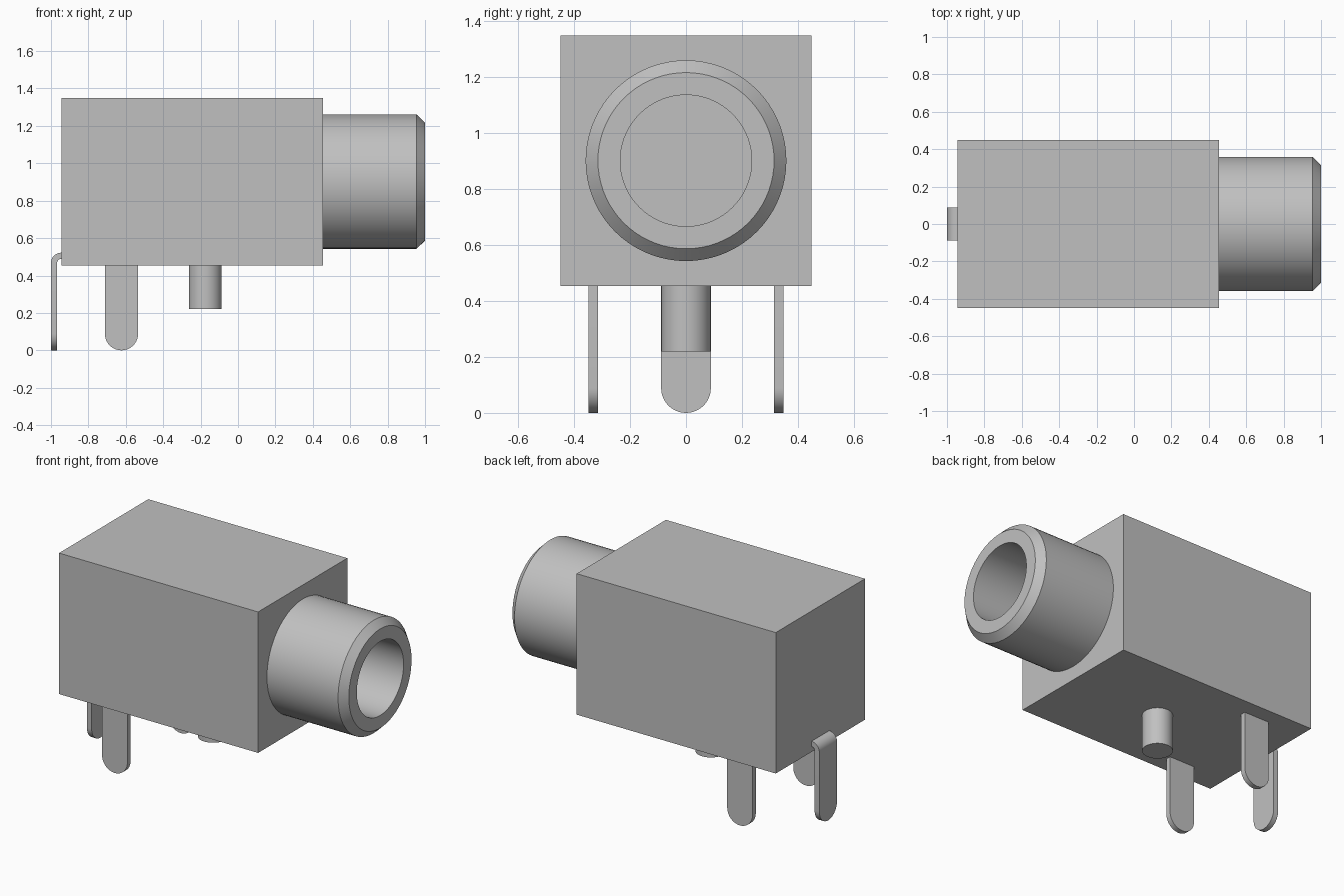
import bpy, bmesh
from math import pi, sin, cos
from mathutils import Vector, Matrix

cube = bpy.data.objects.get("Cube")
if cube:
    bpy.data.objects.remove(cube, do_unlink=True)

grey = bpy.data.materials.new("light_grey")
grey.use_nodes = True
COLOUR = (0.53, 0.53, 0.53, 1)
grey.diffuse_color = COLOUR
grey.node_tree.nodes["Principled BSDF"].inputs["Base Color"].default_value = COLOUR

AXIS_Z = 0.902      # height of the socket axis
BORE = 0.235        # socket bore radius
PIN_W = 0.089       # half width of a solder pin
PIN_T = 0.033       # sheet thickness of a solder pin


def finish(name, bm, angle=30):
    bmesh.ops.remove_doubles(bm, verts=bm.verts, dist=1e-5)
    bmesh.ops.recalc_face_normals(bm, faces=bm.faces)
    mesh = bpy.data.meshes.new(name)
    bm.to_mesh(mesh)
    bm.free()
    mesh.materials.append(grey)
    obj = bpy.data.objects.new(name, mesh)
    bpy.context.collection.objects.link(obj)
    smooth(obj, angle)
    return obj


def smooth(obj, angle=30):
    bpy.ops.object.select_all(action='DESELECT')
    obj.select_set(True)
    bpy.context.view_layer.objects.active = obj
    bpy.ops.object.shade_smooth_by_angle(angle=angle * pi / 180)


def lathe(name, profile, closed):
    """Turn (x, radius) points around the socket axis."""
    bm = bmesh.new()
    vs = [bm.verts.new((x, 0, AXIS_Z + r)) for x, r in profile]
    pairs = list(zip(vs, vs[1:])) + ([(vs[-1], vs[0])] if closed else [])
    edges = [bm.edges.new(p) for p in pairs]
    bmesh.ops.spin(bm, geom=vs + edges, cent=(0, 0, AXIS_Z), axis=(1, 0, 0),
                   angle=2 * pi, steps=72)
    return finish(name, bm)


def extrude(name, outline, depth):
    """Extrude a closed outline along a vector."""
    bm = bmesh.new()
    face = bm.faces.new([bm.verts.new(p) for p in outline])
    new = bmesh.ops.extrude_face_region(bm, geom=[face])["geom"]
    bmesh.ops.translate(bm, vec=Vector(depth),
                        verts=[v for v in new if isinstance(v, bmesh.types.BMVert)])
    return finish(name, bm)


def pin_outline(top, n=20):
    """Round-ended blade outline as (across, z)."""
    arc = [(PIN_W * cos(pi + pi * i / n), PIN_W + PIN_W * sin(pi + pi * i / n))
           for i in range(n + 1)]
    return arc + [(PIN_W, top), (-PIN_W, top)]


# Housing block with the socket bore cut into it
bm = bmesh.new()
bmesh.ops.create_cube(bm, size=1, matrix=Matrix.Translation((-0.245, 0, AXIS_Z))
                      @ Matrix.Diagonal((1.4, 0.896, 0.896, 1)))
housing = finish("housing", bm)
cutter = lathe("bore_cutter", [(-0.5, 0), (-0.5, BORE), (0.6, BORE), (0.6, 0)], False)
cutter.hide_render = True
cut = housing.modifiers.new("bore", 'BOOLEAN')
cut.operation = 'DIFFERENCE'
cut.solver = 'EXACT'
cut.object = cutter
bpy.context.view_layer.objects.active = housing
bpy.ops.object.modifier_apply(modifier=cut.name)
bpy.data.objects.remove(cutter, do_unlink=True)
smooth(housing)

# Chamfered socket barrel
lathe("socket_barrel", [(0.455, 0.359), (0.955, 0.359), (1.0, 0.315),
                        (1.0, BORE), (0.455, BORE)], True)

# Round locating peg
bm = bmesh.new()
bmesh.ops.create_cone(bm, cap_ends=True, segments=48, radius1=0.088, radius2=0.088,
                      depth=0.235, matrix=Matrix.Translation((-0.175, 0, 0.3375)))
finish("locating_peg", bm)

# Pair of side pins
for name, y in (("left_pin", 0.332), ("right_pin", -0.332)):
    extrude(name, [(-0.623 + a, y - PIN_T / 2, z) for a, z in pin_outline(0.455)],
            (0, PIN_T, 0))

# Rear pin: round-ended blade and the bend that enters the housing
BEND_Z, BEND_X, R = 0.467, -0.945, 0.055
extrude("rear_pin_blade", [(-1, a, z) for a, z in pin_outline(BEND_Z)], (PIN_T, 0, 0))
arc = [pi - pi / 2 * i / 10 for i in range(11)]
bend = [(BEND_X + R * cos(a), -PIN_W, BEND_Z + R * sin(a)) for a in arc]
bend += [(BEND_X + (R - PIN_T) * cos(a), -PIN_W, BEND_Z + (R - PIN_T) * sin(a))
         for a in reversed(arc)]
extrude("rear_pin_bend", bend, (0, 2 * PIN_W, 0))
